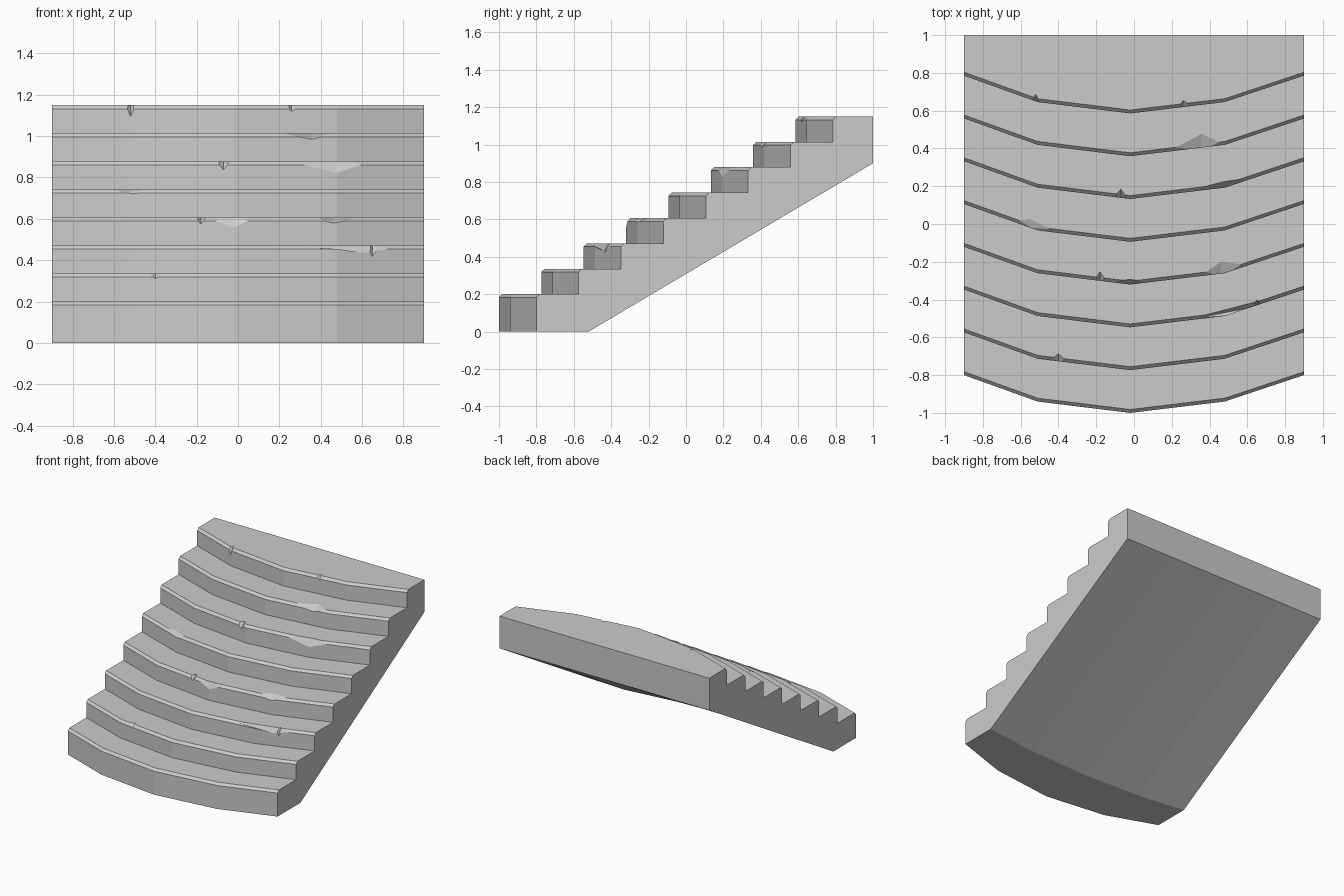
import bpy, bmesh
from mathutils import Vector

if "Cube" in bpy.data.objects:
    bpy.data.objects.remove(bpy.data.objects["Cube"])

STEPS, RUN, RISE, CH = 8, 0.2265, 0.1357, 0.018
XS = [-0.9, -0.51, -0.02, 0.48, 0.9]       # facet columns across the width
BOW = [0.2, 0.06, 0.0, 0.06, 0.2]          # how far each column sits back


def bow_at(x):
    for i in range(4):
        if x <= XS[i + 1]:
            t = (x - XS[i]) / (XS[i + 1] - XS[i])
            return BOW[i] + t * (BOW[i + 1] - BOW[i])
    return BOW[-1]


def profile(bow):
    front = -1 + bow
    pts = [(front, 0)]
    for k in range(STEPS):
        y, z = front + k * RUN, 0.2 + k * RISE
        pts += [(y, z - CH), (y + CH, z)]
        pts.append((y + RUN, z) if k < STEPS - 1 else (1, z))
    return pts + [(1, 0.9), (-0.59 + 0.35 * bow, 0)]


def make_object(name, bm):
    bmesh.ops.recalc_face_normals(bm, faces=bm.faces)
    mesh = bpy.data.meshes.new(name)
    bm.to_mesh(mesh)
    bm.free()
    obj = bpy.data.objects.new(name, mesh)
    bpy.context.collection.objects.link(obj)
    return obj


# Bowed staircase: side profile lofted across the columns
bm = bmesh.new()
cols = [[bm.verts.new((x, y, z)) for y, z in profile(b)] for x, b in zip(XS, BOW)]
n = len(cols[0])
for a, b in zip(cols, cols[1:]):
    for i in range(n):
        j = (i + 1) % n
        bm.faces.new((a[i], a[j], b[j], b[i]))
bm.faces.new(cols[0])
bm.faces.new(cols[-1])
stairs = make_object("curved_stairs", bm)

# Worn chips on the nosings: step, x, left reach, right reach, depth, drop
CHIPS = [
    (7, -0.52, 0.025, 0.025, 0.04, 0.06), (7, 0.26, 0.03, 0.05, 0.04, 0.035),
    (6, 0.36, 0.2, 0.13, 0.08, 0.032), (5, -0.07, 0.04, 0.04, 0.05, 0.045),
    (5, 0.47, 0.25, 0.2, 0.035, 0.06), (4, -0.5, 0.15, 0.15, 0.03, 0.025),
    (4, -0.55, 0.1, 0.17, 0.055, 0.02), (3, -0.18, 0.03, 0.04, 0.055, 0.035),
    (3, -0.02, 0.15, 0.12, 0.03, 0.055), (3, 0.46, 0.12, 0.16, 0.07, 0.03),
    (2, 0.65, 0.03, 0.04, 0.03, 0.06), (2, 0.62, 0.4, 0.25, 0.025, 0.04),
    (1, -0.4, 0.05, 0.06, 0.045, 0.028),
]
for step, x, left, right, depth, drop in CHIPS:
    bm = bmesh.new()
    c = Vector((x, -1 + bow_at(x) + step * RUN - 0.002, 0.2 + step * RISE + 0.002))
    # wedge ends follow the bowed edge
    for dx, dy, dz in [(-left, bow_at(x - left) - bow_at(x), 0),
                       (right, bow_at(x + right) - bow_at(x), 0),
                       (0, depth, 0), (0, -0.1, 0), (0, 0, 0.1), (0, 0, -drop)]:
        bm.verts.new(c + Vector((dx, dy, dz)))
    bmesh.ops.convex_hull(bm, input=bm.verts)
    cutter = make_object("chip_cutter", bm)
    cutter.hide_render = True
    mod = stairs.modifiers.new("chip", 'BOOLEAN')
    mod.operation, mod.solver, mod.object = 'DIFFERENCE', 'EXACT', cutter
    bpy.context.view_layer.objects.active = stairs
    bpy.ops.object.modifier_apply(modifier=mod.name)
    bpy.data.objects.remove(cutter)
